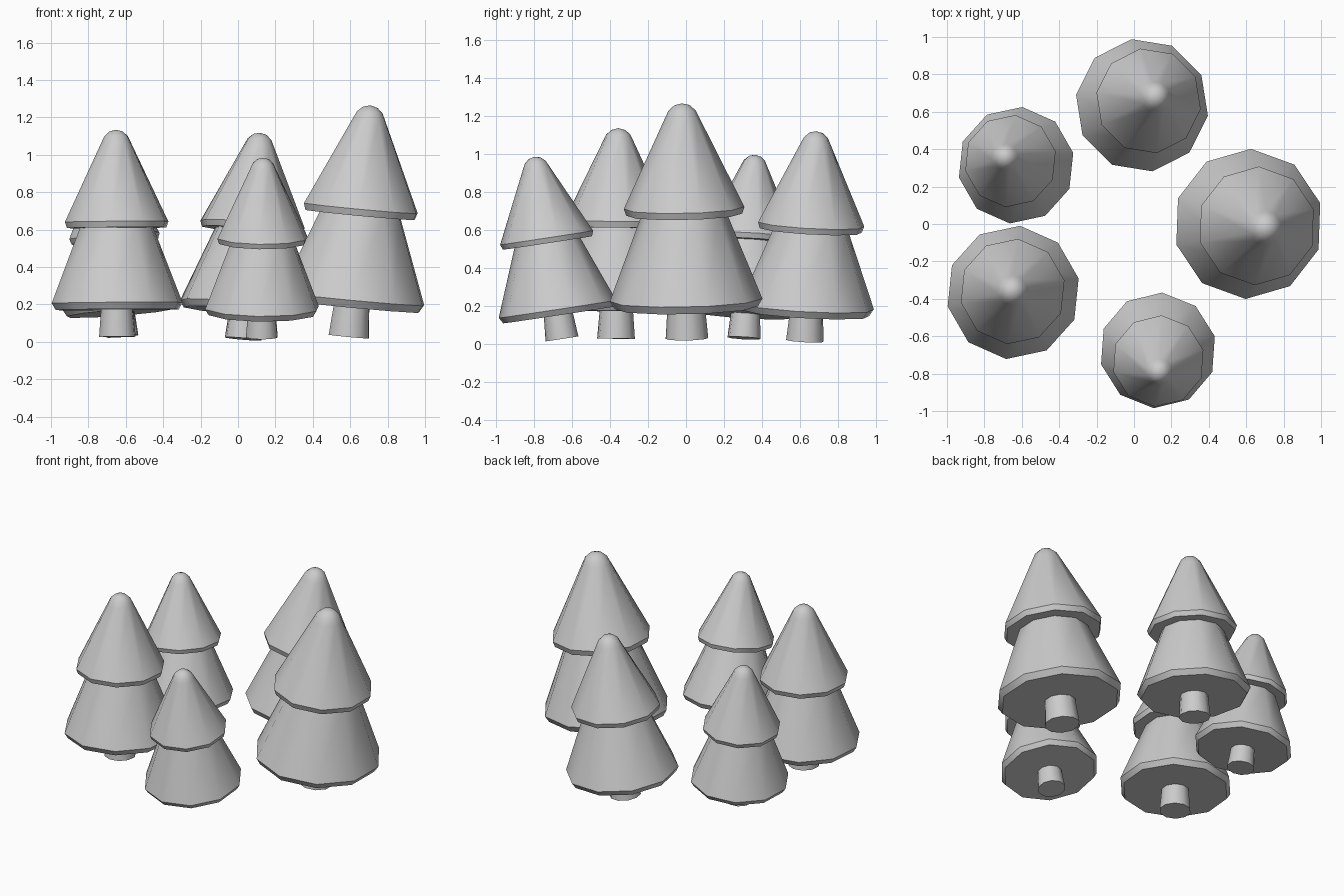
import bpy, bmesh, math
from mathutils import Vector, Matrix

if "Cube" in bpy.data.objects:
    bpy.data.objects.remove(bpy.data.objects["Cube"])

SIDES = 10

# Profiles (radius, height) of one unit-size tree, base of the trunk at 0
TRUNK = [(0.100, 0.0), (0.084, 0.20)]
LOWER = [(0.336, 0.145), (0.358, 0.181), (0.200, 0.585), (0.165, 0.67)]
UPPER = [(0.272, 0.583), (0.283, 0.615), (0.080, 1.040),
         (0.064, 1.073), (0.036, 1.098), (0.0, 1.107)]


def lathe(name, profile, phase, matrix):
    """Closed ten-sided turned solid."""
    bm = bmesh.new()
    rings = []
    for r, z in profile:
        if r == 0:
            rings.append([bm.verts.new((0, 0, z))])
            continue
        angles = [phase + 2 * math.pi * i / SIDES for i in range(SIDES)]
        rings.append([bm.verts.new((r * math.cos(a), r * math.sin(a), z)) for a in angles])
    for lo, hi in zip(rings, rings[1:]):
        for i in range(SIDES):
            j = (i + 1) % SIDES
            if len(hi) == 1:
                bm.faces.new((lo[i], lo[j], hi[0]))
            else:
                bm.faces.new((lo[i], lo[j], hi[j], hi[i]))
    bm.faces.new(rings[0][::-1])
    if len(rings[-1]) > 1:
        bm.faces.new(rings[-1])
    bm.normal_update()
    mesh = bpy.data.meshes.new(name)
    bm.to_mesh(mesh)
    bm.free()
    obj = bpy.data.objects.new(name, mesh)
    bpy.context.collection.objects.link(obj)
    obj.matrix_world = matrix
    bpy.ops.object.select_all(action='DESELECT')
    obj.select_set(True)
    bpy.context.view_layer.objects.active = obj
    bpy.ops.object.shade_smooth_by_angle(angle=math.radians(40))


def tree(name, base, tip, size, phase):
    """Trunk and two stacked foliage cones, leaning from base to tip."""
    lean = Vector((0, 0, 1)).rotation_difference(Vector(tip) - Vector(base))
    m = Matrix.Translation(base) @ lean.to_matrix().to_4x4() @ Matrix.Scale(size, 4)
    for part, profile in (("trunk", TRUNK), ("lower_foliage", LOWER), ("upper_foliage", UPPER)):
        lathe(f"{name}_{part}", profile, math.radians(phase), m)


# Ring of five trees: base, tip, size, turn
tree("right_tree", (0.592, 0.005, 0.028), (0.708, -0.022, 1.265), 1.122, 16)
tree("front_left_tree", (-0.645, -0.368, 0.027), (-0.652, -0.355, 1.134), 1.0, 12)
tree("back_tree", (0.028, 0.625, 0.016), (0.118, 0.685, 1.12), 1.0, 27)
tree("front_tree", (0.127, -0.652, 0.026), (0.133, -0.798, 0.987), 0.875, 14)
tree("back_left_tree", (-0.618, 0.305, 0.030), (-0.695, 0.362, 1.0), 0.875, 12)
